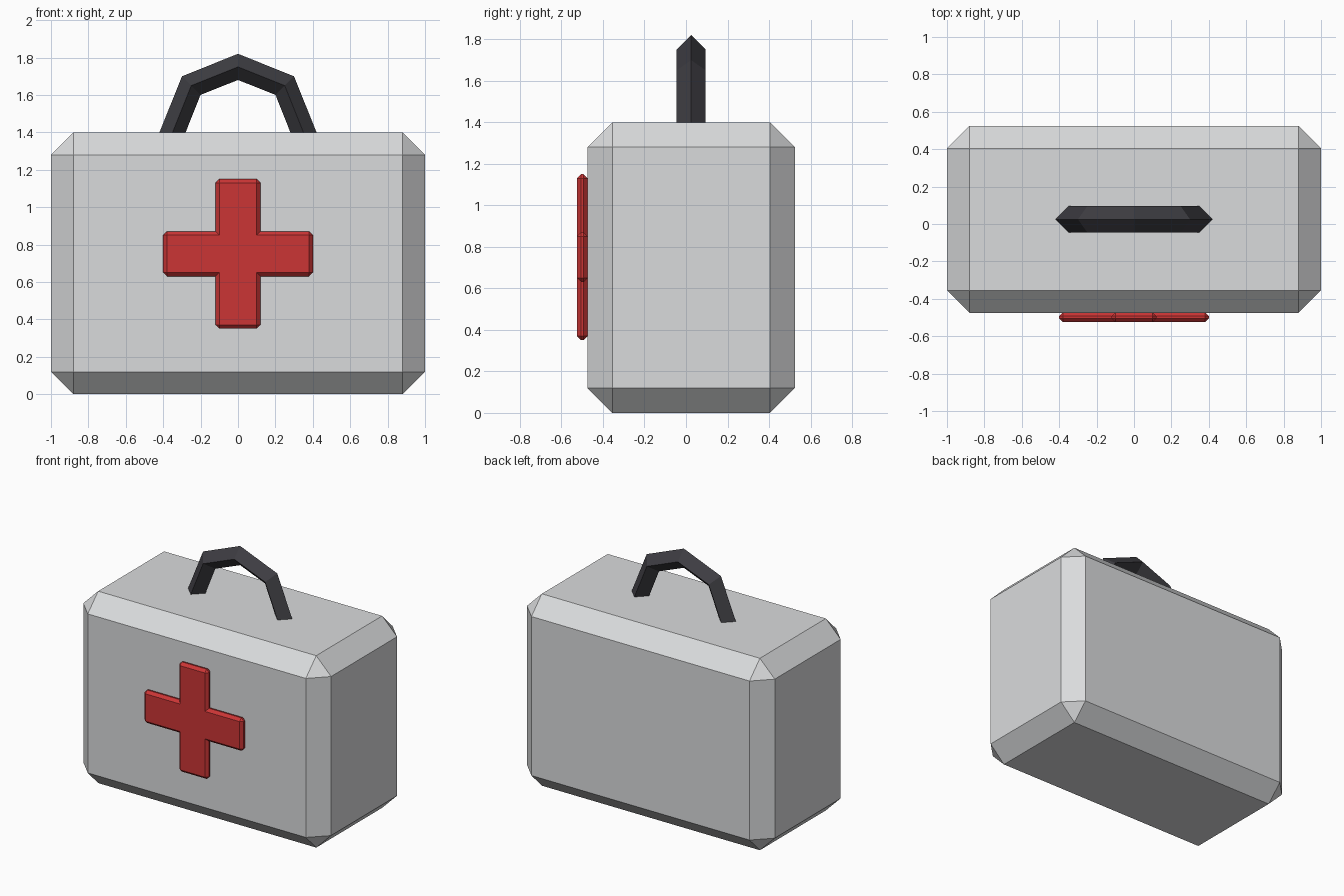
import bpy, bmesh
from math import sin, cos, pi
from mathutils import Vector

cube = bpy.data.objects.get("Cube")
if cube:
    bpy.data.objects.remove(cube, do_unlink=True)


def make_material(name, color):
    mat = bpy.data.materials.new(name)
    mat.use_nodes = True
    mat.diffuse_color = (*color, 1)
    mat.node_tree.nodes["Principled BSDF"].inputs["Base Color"].default_value = (*color, 1)
    return mat


def finish(bm, name, mat):
    bmesh.ops.recalc_face_normals(bm, faces=bm.faces)
    mesh = bpy.data.meshes.new(name)
    bm.to_mesh(mesh)
    bm.free()
    mesh.materials.append(mat)
    obj = bpy.data.objects.new(name, mesh)
    bpy.context.collection.objects.link(obj)
    return obj


def chamfer(bm, edges, size):
    bmesh.ops.bevel(bm, geom=edges, offset=size, offset_type='OFFSET',
                    segments=1, affect='EDGES', clamp_overlap=False)


light_grey = make_material("light grey", (0.70, 0.71, 0.72))
red = make_material("red", (0.60, 0.036, 0.036))
charcoal = make_material("charcoal", (0.047, 0.046, 0.054))

MID_Y = 0.025

# Case: chamfered box
bm = bmesh.new()
bmesh.ops.create_cube(bm, size=1)
for v in bm.verts:
    v.co = Vector((v.co.x * 2, v.co.y + MID_Y, (v.co.z + 0.5) * 1.4))
chamfer(bm, bm.edges[:], 0.12)
finish(bm, "case", light_grey)

# Cross: extruded outline, chamfered on its outer edges
bm = bmesh.new()
arm, half = 0.40, 0.12
corner = [(half, half), (half, arm), (-half, arm)]
outline = []
for turn in range(4):
    for x, z in corner:
        for _ in range(turn):
            x, z = -z, x
        outline.append(bm.verts.new((x, -0.525, z + 0.75)))
front = bm.faces.new(outline)
back = bmesh.ops.extrude_face_region(bm, geom=[front], use_keep_orig=True)["geom"]
bmesh.ops.translate(bm, vec=(0, 0.052, 0),
                    verts=[g for g in back if isinstance(g, bmesh.types.BMVert)])
bmesh.ops.recalc_face_normals(bm, faces=bm.faces)
chamfer(bm, [e for e in bm.edges if e.is_convex], 0.02)
finish(bm, "cross", red)

# Handle: diamond section swept over a five point arch
bm = bmesh.new()
radius = 0.07
half_path = [(0.354, 1.39, 0), (0.25, 1.65, pi / 4)]
path = half_path + [(0, 1.75, pi / 2)]
path += [(-x, z, pi - a) for x, z, a in reversed(half_path)]
rings = []
for x, z, a in path:
    out = Vector((cos(a), 0, sin(a))) * radius
    side = Vector((0, radius, 0))
    centre = Vector((x, MID_Y, z))
    rings.append([bm.verts.new(centre + d) for d in (out, side, -out, -side)])
for r, s in zip(rings, rings[1:]):
    for i in range(4):
        j = (i + 1) % 4
        bm.faces.new((r[i], r[j], s[j], s[i]))
bm.faces.new(rings[0])
bm.faces.new(rings[-1])
finish(bm, "handle", charcoal)
